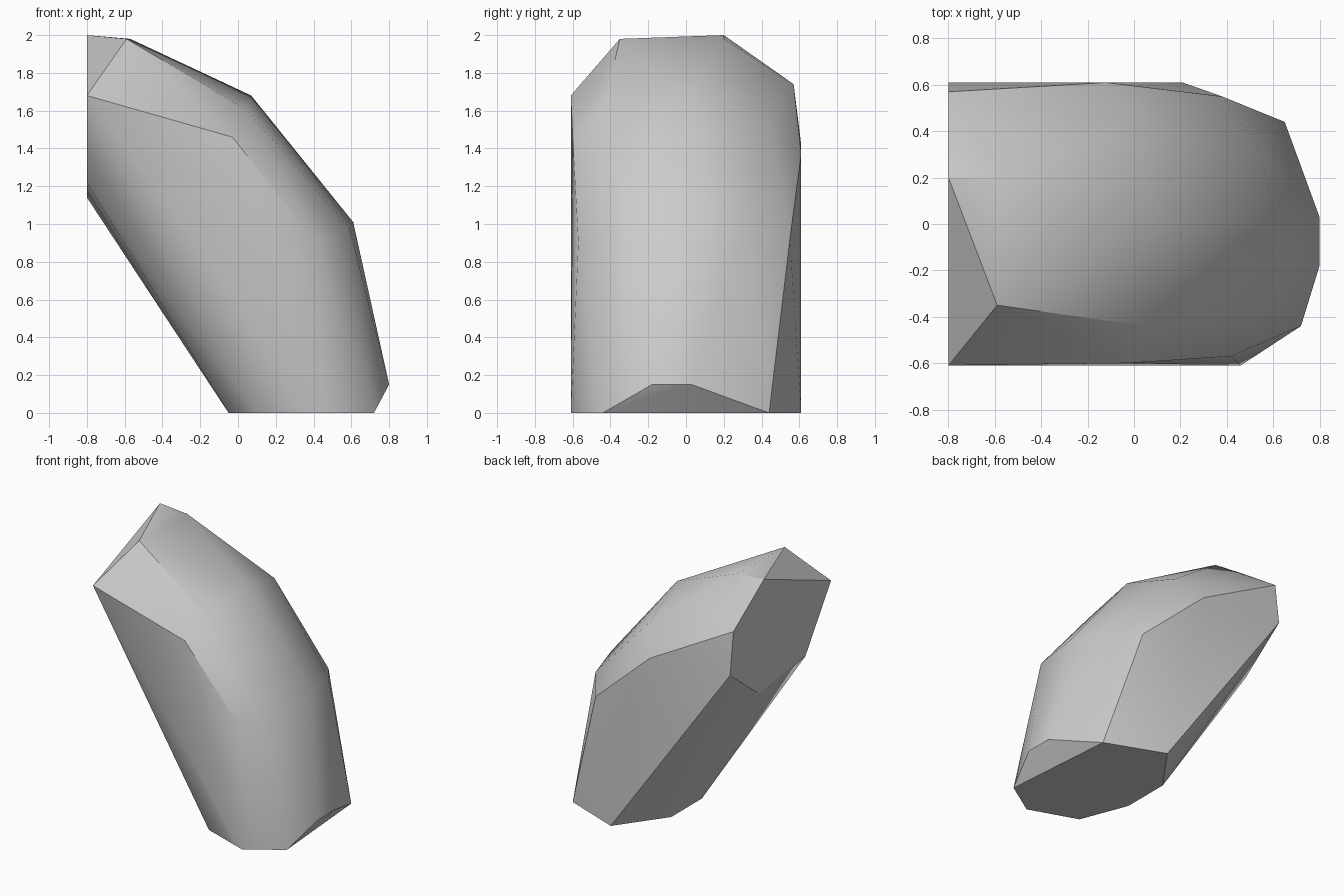
import bpy
import bmesh
import math

default_cube = bpy.data.objects.get("Cube")
if default_cube:
    bpy.data.objects.remove(default_cube, do_unlink=True)

# Flat cut at the raised end: (y, z) outline on one plane
CUT_X = -0.8
raised_cut = [(-0.61, 1.68), (0.2, 2), (0.57, 1.74), (0.61, 1.42),
              (0.25, 1.14), (-0.3, 1.22)]

# Flat base resting on the ground: (x, y) outline
base = [(0.46, -0.61), (0.72, -0.44), (0.65, 0.44), (0.21, 0.61),
        (-0.05, 0.25), (-0.05, -0.12), (0.09, -0.48)]

# Chipped corners along the top, back and sides
corners = [
    (-0.59, -0.35, 1.98), (-0.57, 0.2, 1.98),                        # upper rim
    (0.05, -0.44, 1.6), (0.07, 0.01, 1.68), (0, 0.44, 1.55),         # shoulder
    (-0.03, -0.6, 1.46), (-0.12, 0.61, 1.37),                        # flanks
    (0.42, -0.57, 0.9), (0.59, -0.3, 0.98), (0.61, 0.03, 1.01),      # belt
    (0.54, 0.32, 0.98), (0.38, 0.55, 0.92),
    (0.8, -0.18, 0.15), (0.8, 0.03, 0.15),                           # toe
]

points = [(CUT_X, y, z) for y, z in raised_cut]
points += [(x, y, 0) for x, y in base]
points += corners

# Wrap the corners in a hull, then merge coplanar triangles
bm = bmesh.new()
for p in points:
    bm.verts.new(p)
hull = bmesh.ops.convex_hull(bm, input=bm.verts[:])
loose = [v for v in bm.verts if not v.link_faces]
bmesh.ops.delete(bm, geom=loose, context='VERTS')
bmesh.ops.dissolve_limit(bm, angle_limit=math.radians(1),
                         verts=bm.verts[:], edges=bm.edges[:])
bmesh.ops.recalc_face_normals(bm, faces=bm.faces[:])
mesh = bpy.data.meshes.new("rock")
bm.to_mesh(mesh)
bm.free()

rock = bpy.data.objects.new("rock", mesh)
bpy.context.collection.objects.link(rock)

# Plain grey stone
stone = bpy.data.materials.new("grey_stone")
stone.use_nodes = True
grey = (0.6, 0.6, 0.6, 1)
stone.diffuse_color = grey
stone.node_tree.nodes["Principled BSDF"].inputs["Base Color"].default_value = grey
mesh.materials.append(stone)

# Soft shading across the worn side, crisp at the cuts
bpy.ops.object.select_all(action='DESELECT')
rock.select_set(True)
bpy.context.view_layer.objects.active = rock
bpy.ops.object.shade_smooth_by_angle(angle=math.radians(30))
